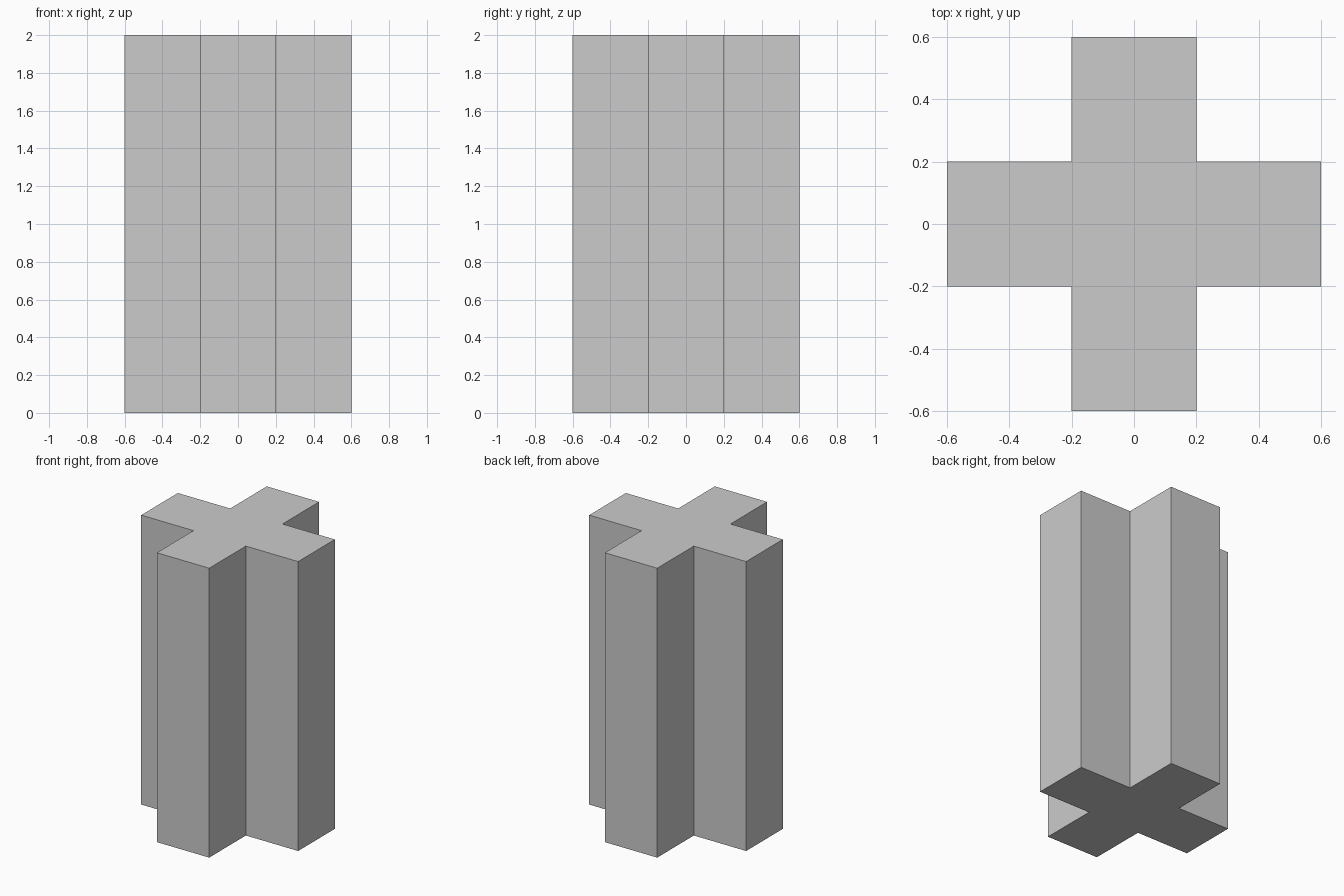
import bpy
import bmesh

if "Cube" in bpy.data.objects:
    bpy.data.objects.remove(bpy.data.objects["Cube"])

ARM = 0.6      # reach of each arm from the centre
HALF = 0.2     # half the arm width
HEIGHT = 2.0

# Plus-shaped outline: one arm's three corners, turned a quarter four times
outline = []
corners = [(ARM, -HALF), (ARM, HALF), (HALF, HALF)]
for _ in range(4):
    outline += corners
    corners = [(-y, x) for x, y in corners]

# Cross-section face extruded upward into a column
bm = bmesh.new()
base = bm.faces.new([bm.verts.new((x, y, 0)) for x, y in outline])
top = bmesh.ops.extrude_face_region(bm, geom=[base], use_keep_orig=True)
top_verts = [g for g in top["geom"] if isinstance(g, bmesh.types.BMVert)]
bmesh.ops.translate(bm, vec=(0, 0, HEIGHT), verts=top_verts)
bmesh.ops.recalc_face_normals(bm, faces=bm.faces[:])

mesh = bpy.data.meshes.new("cross_column")
bm.to_mesh(mesh)
bm.free()
column = bpy.data.objects.new("cross_column", mesh)
bpy.context.collection.objects.link(column)
